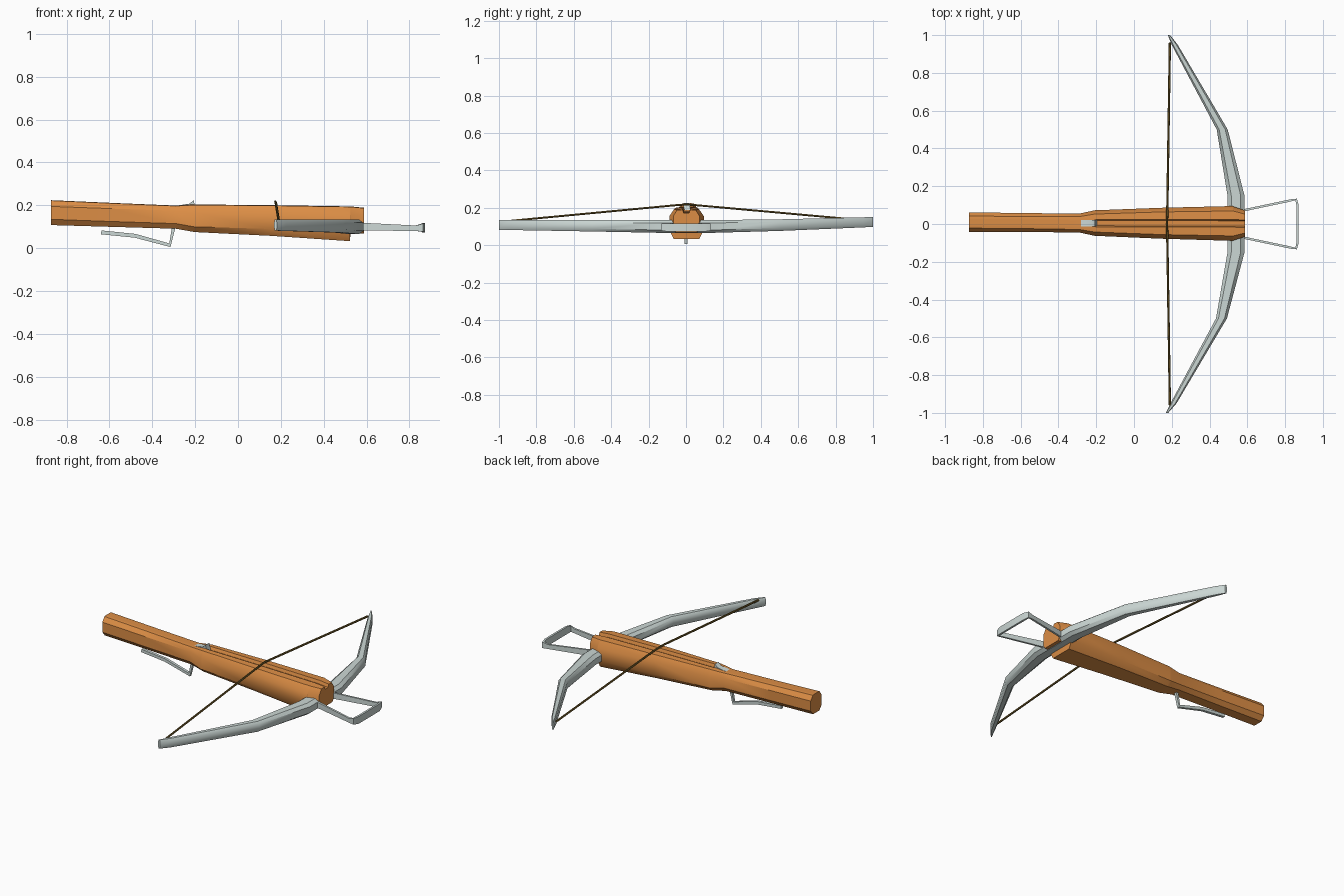
import bpy, bmesh, math
from mathutils import Vector


def material(name, rgb):
    m = bpy.data.materials.new(name)
    m.diffuse_color = (*rgb, 1)
    return m


wood = material("wood", (0.72, 0.27, 0.06))
cord = material("cord", (0.16, 0.10, 0.02))
steel = material("steel", (0.60, 0.68, 0.66))


def loft(name, rings, mat, angle=35, closed=False):
    """Skin a list of equal-length rings of points, capping the ends."""
    bm = bmesh.new()
    vs = [[bm.verts.new(p) for p in r] for r in rings]
    n = len(vs[0])
    pairs = list(zip(vs, vs[1:])) + ([(vs[-1], vs[0])] if closed else [])
    for a, b in pairs:
        for i in range(n):
            j = (i + 1) % n
            bm.faces.new((a[i], a[j], b[j], b[i]))
    if not closed:
        bm.faces.new(vs[0])
        bm.faces.new(vs[-1])
    bmesh.ops.recalc_face_normals(bm, faces=bm.faces)
    me = bpy.data.meshes.new(name)
    bm.to_mesh(me)
    bm.free()
    ob = bpy.data.objects.new(name, me)
    bpy.context.collection.objects.link(ob)
    me.materials.append(mat)
    bpy.ops.object.select_all(action='DESELECT')
    ob.select_set(True)
    bpy.context.view_layer.objects.active = ob
    bpy.ops.object.shade_smooth_by_angle(angle=math.radians(angle))
    return ob


def stock_ring(x, yc, wb, wm, wt, zb, z1, z2, zt, groove):
    """Chamfered section with an optional bolt channel in its top."""
    half = [(wb, zb), (wm, z1), (wm, z2), (wt, zt),
            (0.02, zt + 0.002), (0.014, zt + 0.002 - groove)]
    pts = half + [(-y, z) for y, z in reversed(half)]
    return [(x, yc + y, z) for y, z in pts]


# wooden stock: butt, wrist, fore-end and blunt nose
loft("stock", [stock_ring(*s) for s in (
    (-0.873, 0.01, 0.030, 0.052, 0.032, 0.108, 0.135, 0.195, 0.222, 0),
    (-0.60, 0.008, 0.030, 0.050, 0.032, 0.100, 0.125, 0.185, 0.210, 0),
    (-0.29, 0.005, 0.032, 0.050, 0.034, 0.091, 0.115, 0.175, 0.197, 0),
    (-0.205, 0.005, 0.042, 0.068, 0.048, 0.076, 0.10, 0.165, 0.202, 0),
    (-0.195, 0.005, 0.042, 0.068, 0.048, 0.075, 0.10, 0.165, 0.202, 0.018),
    (0.15, 0.004, 0.055, 0.082, 0.060, 0.058, 0.09, 0.165, 0.199, 0.018),
    (0.522, 0.003, 0.068, 0.092, 0.066, 0.033, 0.08, 0.155, 0.193, 0.018),
    (0.525, 0.003, 0.066, 0.090, 0.066, 0.068, 0.09, 0.155, 0.193, 0.018),
    (0.588, 0.002, 0.055, 0.070, 0.050, 0.068, 0.09, 0.155, 0.187, 0.018))], wood)


def limb_ring(y, x, dx, z, dz):
    shape = [(1, .55), (.55, 1), (-.55, 1), (-1, .55),
             (-1, -.55), (-.55, -1), (.55, -1), (1, -.55)]
    return [(x + a * dx, y, z + b * dz) for a, b in shape]


# steel bow, swept back to the tips
loft("bow", [limb_ring(*s) for s in (
    (-1.0, 0.175, 0.006, 0.108, 0.026), (-0.95, 0.209, 0.016, 0.108, 0.027),
    (-0.5, 0.463, 0.029, 0.104, 0.031), (-0.15, 0.540, 0.045, 0.100, 0.034),
    (0.15, 0.540, 0.045, 0.100, 0.034), (0.5, 0.467, 0.029, 0.107, 0.031),
    (0.95, 0.215, 0.016, 0.122, 0.027), (1.0, 0.185, 0.006, 0.124, 0.026))], steel)


# bowstring, stretched over the stock
def string_ring(x, y, z):
    return [(x + 0.006 * math.cos(t), y, z + 0.006 * math.sin(t))
            for t in (k * math.pi / 3 for k in range(6))]


loft("bowstring", [string_ring(*p) for p in (
    (0.19, -0.96, 0.128), (0.176, -0.05, 0.214), (0.174, 0, 0.217),
    (0.176, 0.05, 0.214), (0.19, 0.96, 0.132))], cord)


# foot stirrup: upright flat strap bent into a trapezoid loop
def strap_ring(x, y, z, h, nx, ny):
    t = 0.006
    return [(x + s * t * nx, y + s * t * ny, z + k * h)
            for s, k in ((1, -1), (1, 1), (-1, 1), (-1, -1))]


arm = [(0.55, 0.066, 0.102, 0.018, 0, 1), (0.83, 0.125, 0.093, 0.013, 0, 1),
       (0.858, 0.130, 0.096, 0.018, 0.7, 0.7), (0.866, 0.10, 0.095, 0.022, 1, 0)]
other = [(x, -y, z, h, nx, -ny) for x, y, z, h, nx, ny in reversed(arm)]
loft("stirrup", [strap_ring(*p) for p in arm + other], steel)


# trigger lever, bent bar under the wrist
def bar_rings(path, width, thick):
    rings = []
    for i, p in enumerate(path):
        a, b = Vector(path[max(i - 1, 0)]), Vector(path[min(i + 1, len(path) - 1)])
        d = (b - a).normalized()
        n = Vector((-d.y, d.x)) * thick
        q = Vector(p)
        rings.append([(q.x + s * n.x, k * width, q.y + s * n.y)
                      for s, k in ((1, -1), (1, 1), (-1, 1), (-1, -1))])
    return rings


loft("trigger", bar_rings([(-0.295, 0.12), (-0.318, 0.014), (-0.48, 0.058),
                           (-0.638, 0.074)], 0.008, 0.009), steel)

# catch on top, with a small raised tooth
profile = [(-0.285, 0.185), (-0.285, 0.199), (-0.225, 0.208), (-0.207, 0.225),
           (-0.203, 0.205), (-0.195, 0.185)]
loft("string_catch", [[(x, y, z) for x, z in profile] for y in (-0.013, 0.022)], steel)
